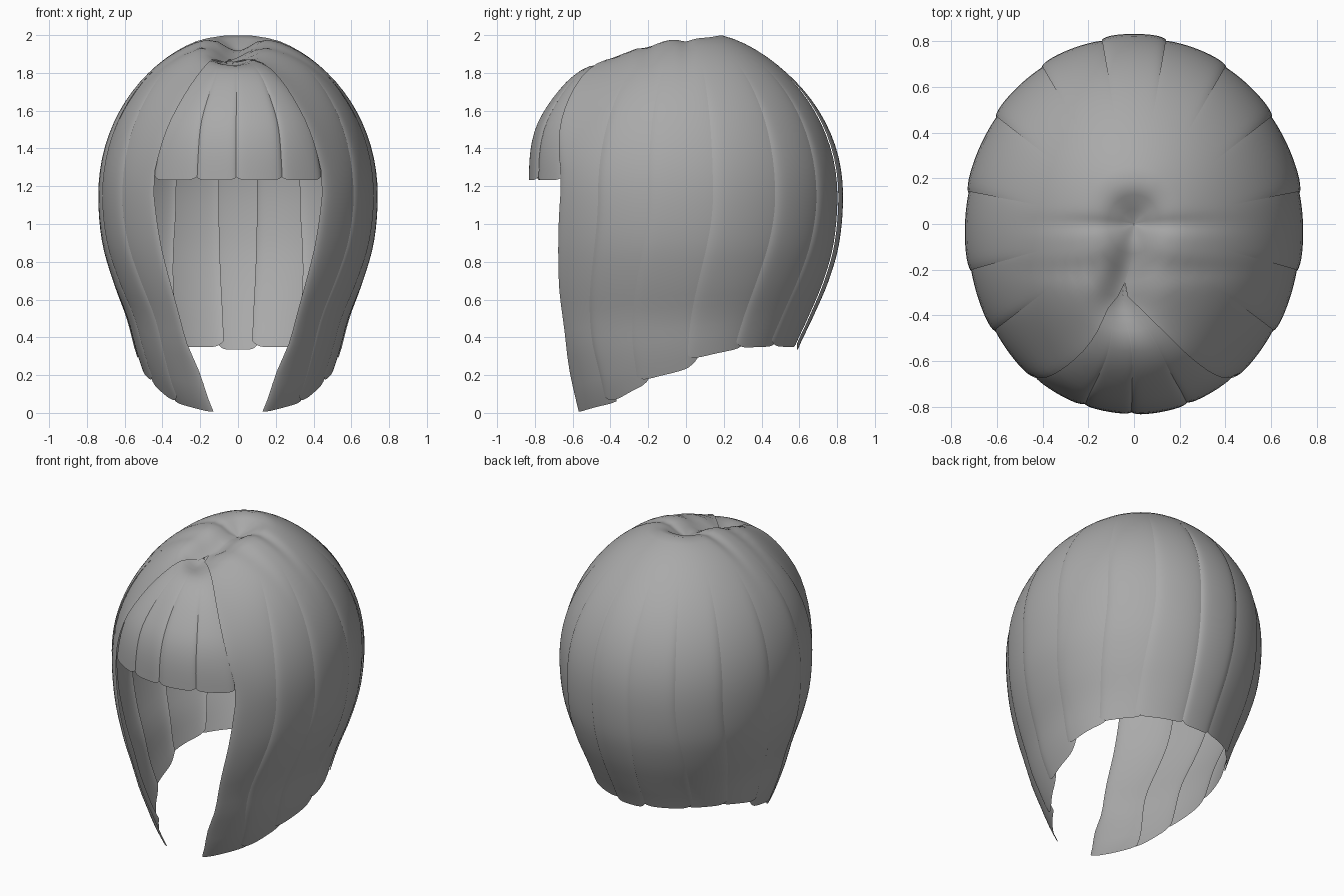
import bpy
import bmesh
from math import sin, cos, radians, exp

cube = bpy.data.objects.get("Cube")
if cube:
    bpy.data.objects.remove(cube)

hair_mat = bpy.data.materials.new("hair_grey")
hair_mat.use_nodes = True
GREY = (0.4, 0.4, 0.4, 1)
hair_mat.diffuse_color = GREY
hair_mat.node_tree.nodes["Principled BSDF"].inputs["Base Color"].default_value = GREY

MID, DOME = 1.15, 0.85        # height of the widest ring, dome height above it
DOME_ROWS, FALL_ROWS, COLS = 20, 16, 16

# Half width, front depth, back depth; the last point levels the curve at MID
WIDTH = [(0, .37), (.1, .45), (.3, .53), (.5, .585), (.7, .66), (.9, .715), (1.15, .735), (1.4, .715)]
FRONT = [(0, .60), (.2, .665), (.4, .735), (.7, .80), (1.15, .83), (1.5, .80)]
BACK = [(0, .46), (.35, .59), (.5, .66), (.7, .745), (.9, .80), (1.15, .82), (1.4, .80)]
# Hem height by angle from the front, and front lock edge angle by height
HEM = [(20, 0), (35, .03), (52, .07), (62, .13), (72, .18), (85, .23), (95, .29), (120, .345), (180, .345)]
LOCK = [(0, 20), (.2, 23.5), (.4, 30), (.7, 33), (1.15, 37)]


def lerp(a, b, t):
    return a + (b - a) * t


def table(points, x):
    """Smooth curve through the points."""
    x = min(points[-1][0], max(points[0][0], x))
    last = len(points) - 1

    def slope(i):
        (x0, y0), (x1, y1) = points[max(0, i - 1)], points[min(last, i + 1)]
        return (y1 - y0) / (x1 - x0)

    i = next(n for n in range(last) if x <= points[n + 1][0])
    (x0, y0), (x1, y1) = points[i], points[i + 1]
    w = x1 - x0
    t = (x - x0) / w
    s = t * t * (3 - 2 * t)
    return lerp(y0, y1, s) + w * t * (1 - t) * (slope(i) * (1 - t) - slope(i + 1) * t)


def smooth(lo, hi, x):
    t = min(1, max(0, (x - lo) / (hi - lo)))
    return t * t * (3 - 2 * t)


def parted(phi):
    """How far strands have separated, from crown to widest ring."""
    return smooth(35, 80, phi)


def brow(phi):
    """Fullness of the hair above the forehead."""
    return smooth(22, 48, phi) * (1 - smooth(62, 88, phi))


def lock_edge(phi, z):
    """Angle of the boundary between fringe and side locks."""
    if phi >= 90:
        return table(LOCK, z)
    return 37 * min(1, max(0, (phi - 22) / 60)) ** 0.45


def shell(angle, phi, z, lift):
    """Point on the head of hair: dome above, tapered fall below."""
    a = radians(angle)
    depth = table(FRONT if cos(a) > 0 else BACK, z)
    k = sin(radians(phi)) * (1 + lift)
    x, y = table(WIDTH, z) * sin(a) * k, -depth * cos(a) * k
    if phi < 90:
        z = MID + DOME * cos(radians(phi)) * (1 + lift)
        # parting groove, cross creases, back swell and bent parting line
        span = smooth(-.55, -.3, y) * (1 - smooth(.04, .18, y))
        z -= .085 * exp(-(x / .1) ** 2) * span
        for crease in (0, -.2):
            z -= .018 * exp(-((y - crease) / .04) ** 2) * exp(-(x / .35) ** 2)
        z += .022 * exp(-((y - .2) / .25) ** 2) * exp(-(x / .35) ** 2)
        x -= .05 * exp(-((y + .33) / .15) ** 2 - (x / .25) ** 2)
    return x, y, z


def strand(name, edges, hem, lift, start=0, short=False):
    """edges(phi, z): side angles; hem(u): bottom height; lift: radial offset."""
    bm = bmesh.new()
    rows = []
    for j in range(DOME_ROWS + (0 if short else FALL_ROWS) + 1):
        row = []
        for i in range(COLS + 1):
            # columns crowd towards both sides, where the strand curls in
            u = lerp(i / COLS, smooth(0, COLS, i), .7)
            phi, z = 90, MID
            if short:         # short strands end on the dome
                phi = lerp(start, 84.5 - 60 * (hem(u) - 1.23), j / DOME_ROWS)
            elif j <= DOME_ROWS:
                phi = lerp(start, 90, j / DOME_ROWS)
            else:
                z = lerp(MID, hem(u), (j - DOME_ROWS) / FALL_ROWS)
            a0, a1 = edges(phi, z)
            row.append(bm.verts.new(shell(lerp(a0, a1, u), phi, z, lift(u, phi))))
        rows.append(row)
    for r0, r1 in zip(rows, rows[1:]):
        for i in range(COLS):
            bm.faces.new((r0[i], r1[i], r1[i + 1], r0[i + 1]))
    bmesh.ops.remove_doubles(bm, verts=bm.verts, dist=.0005)
    mesh = bpy.data.meshes.new(name)
    bm.to_mesh(mesh)
    bm.free()
    mesh.materials.append(hair_mat)
    obj = bpy.data.objects.new(name, mesh)
    bpy.context.collection.objects.link(obj)
    for p in mesh.polygons:
        p.use_smooth = True


def corner(u, size):
    return size * abs(2 * u - 1) ** 6


def curl(u):
    """One along the middle of a strand, falling to zero at both sides."""
    return 1 - abs(2 * u - 1) ** 8


# Centre back strand, lying over its neighbours
strand("back_strand",
       lambda phi, z: (169, 191),
       lambda u: .335 + corner(u, .03),
       lambda u, phi: (.002 + .012 * curl(u)) * parted(phi))

# Shingled strands from back to front on each side
BOUNDS = [169, 147, 125, 100, 76, 56]


def lean(bound, z):
    """Strand sides sweep forward towards the hem, except at the centre back."""
    return bound - (9 * smooth(MID, .3, z) if bound < BOUNDS[0] else 0)


def side_strand(side, index):
    rear = BOUNDS[index]
    last = index == len(BOUNDS) - 1
    tuck = 6 if index else 3  # how far it slides under the one behind

    def front(phi, z):
        return lock_edge(phi, z) if last else lean(BOUNDS[index + 1], z)

    def edges(phi, z):
        f, r = front(phi, z), lean(rear, z) + tuck * parted(phi)
        return (f, r) if side > 0 else (-r, -f)

    def forward(u):           # 0 at the rear edge, 1 at the front edge
        return 1 - u if side > 0 else u

    def hem(u):
        angle = lerp(lean(rear, 0), front(90, 0), forward(u))
        return table(HEM, angle) + corner(u, .008 if last else .035)

    def lift(u, phi):
        t = forward(u)
        full = .04 * t ** 3 * brow(phi) if last else 0
        return full + parted(phi) * (.022 * t - .018 + .012 * curl(u))

    word = "left" if side > 0 else "right"
    name = "front_lock" if last else f"side_strand_{index + 1}"
    strand(f"{word}_{name}", edges, hem, lift)


for side in (1, -1):
    for index in range(len(BOUNDS)):
        side_strand(side, index)

# Fringe strands, fanning out from the front of the parting
FRINGE = [-1, -.47, -.02, .5, 1]


def fringe_strand(index):
    f0, f1 = FRINGE[index:index + 2]

    def edges(phi, z):
        e = lock_edge(phi, z) + 4 * (1 - smooth(60, 84, phi))
        gap = .02 * parted(phi)
        return e * (f0 - gap), e * (f1 + gap)

    def lift(u, phi):
        bulge = .05 * brow(phi) * (1 - .6 * lerp(f0, f1, u) ** 4)
        return bulge - .012 + parted(phi) * (.018 * curl(u) - .003 * (index % 2))

    strand(f"fringe_strand_{index + 1}", edges, lambda u: 1.23 + corner(u, .03),
           lift, start=17, short=True)


for index in range(len(FRINGE) - 1):
    fringe_strand(index)
